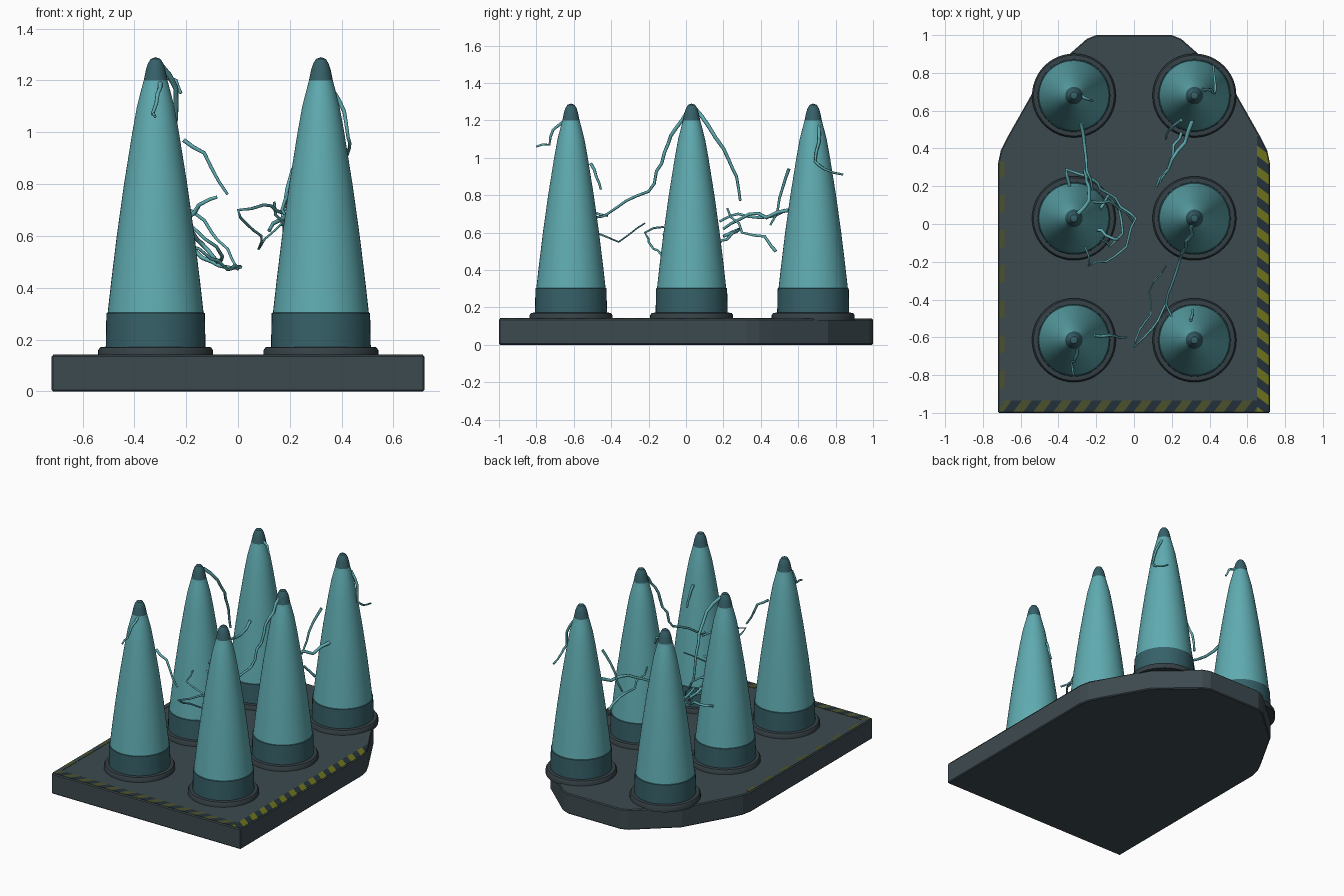
import bpy, bmesh, math, random
from mathutils import Vector

if "Cube" in bpy.data.objects:
    bpy.data.objects.remove(bpy.data.objects["Cube"])

random.seed(4)


def mat(name, r, g, b):
    m = bpy.data.materials.new(name)
    m.diffuse_color = (r, g, b, 1)
    m.use_nodes = True
    m.node_tree.nodes["Principled BSDF"].inputs["Base Color"].default_value = m.diffuse_color
    return m


TEAL = mat("teal", 0.115, 0.41, 0.44)
DARK_TEAL = mat("dark_teal", 0.037, 0.118, 0.14)
SLATE = mat("slate", 0.046, 0.068, 0.078)
FLANGE = mat("dark_slate", 0.036, 0.052, 0.06)
YELLOW = mat("hazard_yellow", 0.15, 0.165, 0.012)
NAVY = mat("hazard_navy", 0.017, 0.03, 0.042)
OLIVE = mat("worn_olive", 0.072, 0.083, 0.026)


def add(name, bm, mats):
    bmesh.ops.recalc_face_normals(bm, faces=bm.faces[:])
    me = bpy.data.meshes.new(name)
    bm.to_mesh(me)
    bm.free()
    ob = bpy.data.objects.new(name, me)
    bpy.context.collection.objects.link(ob)
    for m in mats:
        me.materials.append(m)
    return ob


def smooth(ob, angle=35):
    bpy.ops.object.select_all(action='DESELECT')
    ob.select_set(True)
    bpy.context.view_layer.objects.active = ob
    bpy.ops.object.shade_smooth_by_angle(angle=math.radians(angle))


def lathe(name, profile, loc, mats, rule=None, n=48):
    bm = bmesh.new()
    vs = [bm.verts.new((r, 0, z)) for r, z in profile]
    es = [bm.edges.new(p) for p in zip(vs, vs[1:])]
    bmesh.ops.spin(bm, geom=vs + es, cent=(0, 0, 0), axis=(0, 0, 1),
                   angle=2 * math.pi, steps=n, use_merge=True)
    bmesh.ops.remove_doubles(bm, verts=bm.verts[:], dist=1e-5)
    if rule:
        for f in bm.faces:
            f.material_index = rule(f.calc_center_median().z)
    ob = add(name, bm, mats)
    ob.location = loc
    smooth(ob)
    return ob


# base slab with tapered back
half = [(0.72, -1), (0.72, 0.32), (0.705, 0.39), (0.67, 0.46),
        (0.5, 0.76), (0.25, 0.98), (0.2, 1)]
outline = half + [(-x, y) for x, y in reversed(half)]
bm = bmesh.new()
face = bm.faces.new([bm.verts.new((x, y, 0)) for x, y in outline])
ext = bmesh.ops.extrude_face_region(bm, geom=[face])
bmesh.ops.translate(bm, vec=(0, 0, 0.14),
                    verts=[g for g in ext["geom"] if isinstance(g, bmesh.types.BMVert)])
slab = add("base_slab", bm, [SLATE])
bev = slab.modifiers.new("edge", 'BEVEL')
bev.width, bev.segments = 0.006, 1


# hazard strips: a flat band cut by diagonal planes, alternating colours
def strip(name, pts, direction, period, mats):
    bm = bmesh.new()
    bm.faces.new([bm.verts.new((x, y, 0.1415)) for x, y in pts])
    d = Vector(direction).normalized()
    for i in range(-50, 51):
        bmesh.ops.bisect_plane(bm, geom=bm.verts[:] + bm.edges[:] + bm.faces[:],
                               plane_co=d * (i * period / 2), plane_no=d)
    for f in bm.faces:
        f.material_index = math.floor(f.calc_center_median().dot(d) * 2 / period) % 2
    ob = add(name, bm, mats)
    sol = ob.modifiers.new("thick", 'SOLIDIFY')
    sol.thickness, sol.offset = 0.002, 0


strip("hazard_strip_right", [(0.65, -0.995), (0.715, -0.995), (0.715, 0.32),
                             (0.70, 0.39), (0.66, 0.46), (0.65, 0.475)],
      (0.6, 0.8, 0), 0.085, [YELLOW, NAVY])
strip("hazard_strip_front", [(-0.69, -0.995), (0.65, -0.995), (0.65, -0.935), (-0.69, -0.935)],
      (0.8, -0.6, 0), 0.085, [OLIVE, NAVY])
strip("hazard_strip_left", [(-0.715, -0.99), (-0.685, -0.99), (-0.685, 0.33), (-0.715, 0.33)],
      (-0.4, 0.9, 0), 0.17, [OLIVE, SLATE])

# six spikes, each with a mounting flange
spike = [(0.0, 0.15), (0.193, 0.15), (0.19, 0.302), (0.185, 0.304), (0.172, 0.42),
         (0.15, 0.6), (0.122, 0.8), (0.09, 1.0), (0.072, 1.1), (0.054, 1.17),
         (0.046, 1.2), (0.038, 1.24), (0.03, 1.265), (0.019, 1.283), (0.0, 1.29)]
flange = [(0.0, 0.13), (0.222, 0.13), (0.222, 0.158), (0.214, 0.17), (0.198, 0.172), (0.0, 0.172)]
for side, x in (("left", -0.318), ("right", 0.32)):
    for row, y in (("front", -0.615), ("middle", 0.03), ("back", 0.68)):
        lathe(f"flange_{row}_{side}", flange, (x, y, 0), [FLANGE])
        lathe(f"spike_{row}_{side}", spike, (x, y, 0), [TEAL, DARK_TEAL],
              lambda z: int(z < 0.303 or z > 1.2))


# jagged electric arcs: jittered tapered tubes
def arc(name, pts, r=0.009, jitter=0.012, m=TEAL):
    path = []
    for a, b in zip(pts, pts[1:]):
        a, b = Vector(a), Vector(b)
        n = max(2, int((b - a).length / 0.05))
        for i in range(n):
            j = Vector([random.uniform(-jitter, jitter) for _ in range(3)])
            path.append(a.lerp(b, i / n) + (j if i else Vector()))
    path.append(Vector(pts[-1]))
    cu = bpy.data.curves.new(name, 'CURVE')
    cu.dimensions = '3D'
    cu.bevel_depth, cu.bevel_resolution, cu.use_fill_caps = r, 1, True
    sp = cu.splines.new('POLY')
    sp.points.add(len(path) - 1)
    for i, (p, co) in enumerate(zip(sp.points, path)):
        p.co = (*co, 1)
        p.radius = 1.15 - 0.5 * i / len(path)
    cu.materials.append(m)
    ob = bpy.data.objects.new(name, cu)
    bpy.context.collection.objects.link(ob)


# arcs from the front left spike
arc("arc_front_left_inner", [(-0.21, -0.59, 0.97), (-0.13, -0.59, 0.92), (-0.04, -0.6, 0.76)], 0.008, 0.006)
arc("arc_front_left_tip", [(-0.3, -0.66, 1.19), (-0.31, -0.71, 1.15), (-0.33, -0.73, 1.07),
                           (-0.32, -0.8, 1.06)], 0.008, 0.006)
# arcs between the middle left and back left spikes
arc("arc_left_upper", [(-0.3, 0.05, 1.26), (-0.24, 0.12, 1.17), (-0.24, 0.2, 1.05),
                       (-0.26, 0.27, 0.9), (-0.26, 0.29, 0.77)], 0.01, 0.006)
arc("arc_left_lower", [(-0.28, 0.53, 0.72), (-0.26, 0.4, 0.68), (-0.25, 0.28, 0.7),
                       (-0.22, 0.18, 0.66)])
# tangled loops around the middle left spike
arc("arc_tangle_outer", [(-0.34, 0.2, 0.58), (-0.36, 0.29, 0.62), (-0.24, 0.25, 0.6), (-0.1, 0.14, 0.5),
                         (0.01, 0.03, 0.48), (-0.04, -0.12, 0.47), (-0.15, -0.2, 0.55),
                         (-0.24, -0.22, 0.6), (-0.26, -0.12, 0.63)], 0.008)
arc("arc_tangle_inner", [(-0.18, 0.08, 0.62), (-0.14, 0.15, 0.57), (-0.08, 0.08, 0.5), (-0.06, -0.05, 0.52),
                         (-0.13, -0.12, 0.59), (-0.18, -0.08, 0.64)], 0.008)
arc("arc_tangle_branch", [(-0.2, -0.03, 0.67), (-0.15, -0.06, 0.72), (-0.08, -0.08, 0.75)], 0.009)
arc("arc_tangle_rise", [(-0.24, 0.12, 0.72), (-0.13, 0.12, 0.66), (-0.04, 0.06, 0.55), (0.0, 0.0, 0.47)], 0.007)
# arcs from the middle right spike towards the front right spike
arc("arc_right_upper", [(0.32, 0.01, 1.25), (0.29, -0.08, 1.12), (0.27, -0.13, 0.97),
                        (0.24, -0.2, 0.82), (0.2, -0.32, 0.77), (0.17, -0.42, 0.7),
                        (0.2, -0.49, 0.68)])
arc("arc_right_loop", [(0.17, -0.42, 0.69), (0.1, -0.55, 0.72), (0.0, -0.65, 0.7), (0.03, -0.56, 0.65),
                       (0.09, -0.48, 0.6), (0.08, -0.36, 0.55), (0.17, -0.22, 0.65)], 0.006, 0.007)
arc("arc_right_front_stub", [(0.3, -0.51, 0.97), (0.31, -0.48, 0.9), (0.31, -0.455, 0.83)], 0.008, 0.005)
# arcs from the back right spike
arc("arc_back_right_reach", [(0.31, 0.55, 0.72), (0.27, 0.43, 0.68), (0.2, 0.34, 0.7),
                             (0.12, 0.2, 0.62)], 0.01)
arc("arc_back_right_fork", [(0.25, 0.48, 0.5), (0.21, 0.42, 0.58), (0.18, 0.3, 0.6),
                            (0.14, 0.22, 0.73)], 0.008)
arc("arc_back_right_tendril", [(0.25, 0.55, 0.94), (0.21, 0.52, 0.85), (0.18, 0.49, 0.72),
                               (0.17, 0.45, 0.64)], 0.008, 0.006)
arc("arc_back_right_outer", [(0.36, 0.71, 1.17), (0.41, 0.71, 1.08), (0.425, 0.69, 0.98),
                             (0.43, 0.74, 0.94), (0.42, 0.84, 0.91)], 0.008, 0.005)
# small arc at the back left tip
arc("arc_back_left_tip", [(-0.28, 0.68, 1.21), (-0.24, 0.66, 1.2), (-0.22, 0.65, 1.15)], 0.008, 0.004)
